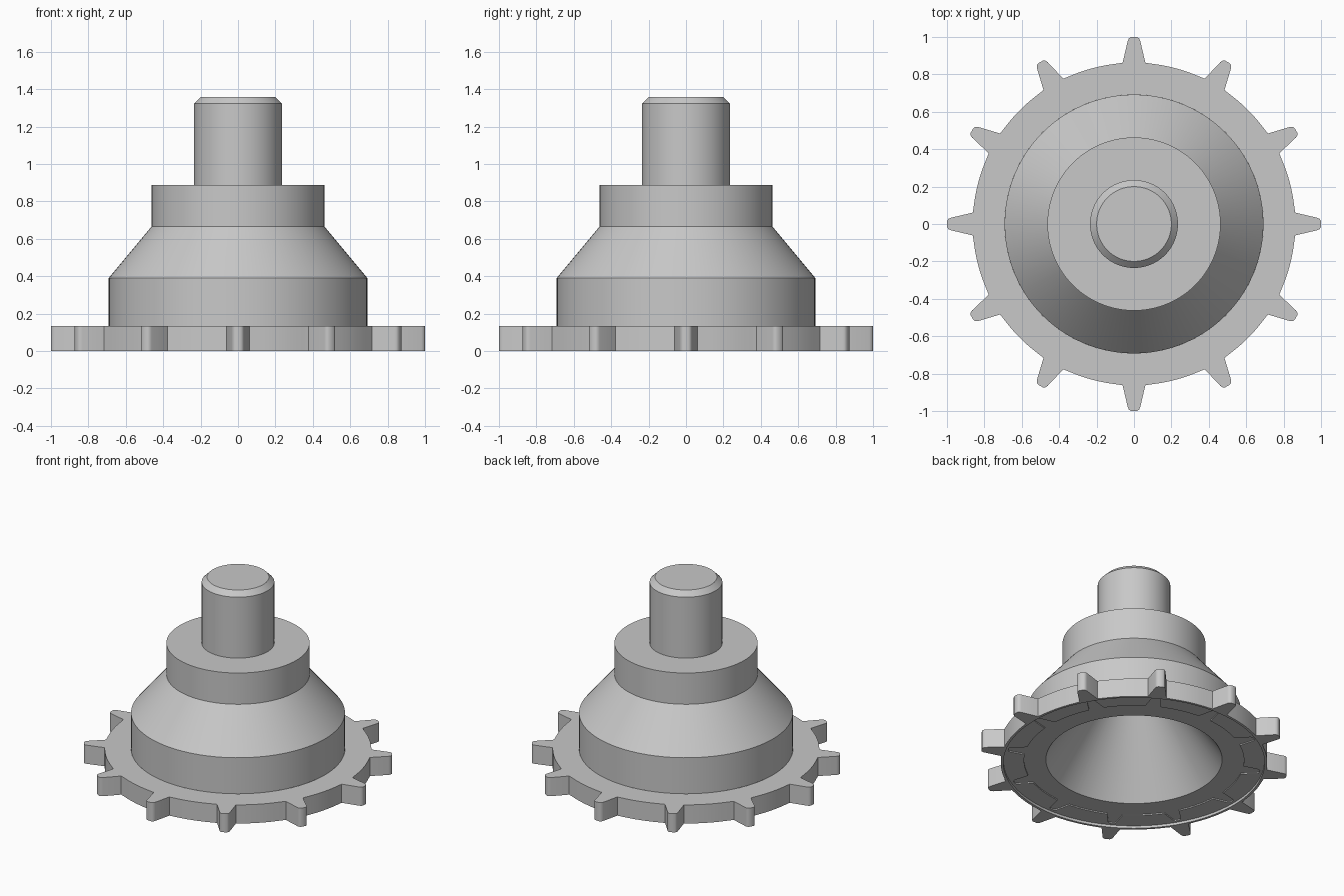
import bpy, bmesh, math

if "Cube" in bpy.data.objects:
    bpy.data.objects.remove(bpy.data.objects["Cube"], do_unlink=True)

GREY = (0.58, 0.58, 0.58, 1)
mat = bpy.data.materials.new("plain grey")
mat.use_nodes = True
mat.diffuse_color = GREY
mat.node_tree.nodes["Principled BSDF"].inputs["Base Color"].default_value = GREY

TEETH = 12
ROOT = 0.862


def circle(radius, count=96):
    return [(radius * math.cos(math.tau * i / count),
             radius * math.sin(math.tau * i / count)) for i in range(count)]


def sprocket_outline(scale=1.0):
    # one tapered tooth with rounded corners, then the root arc to the next tooth
    half_tooth = [(ROOT, 0.061), (0.98, 0.033), (0.993, 0.027), (1.0, 0.016)]
    tooth = [(x, -y) for x, y in half_tooth] + half_tooth[::-1]
    start = math.atan2(half_tooth[0][1], ROOT)
    pitch = math.tau / TEETH
    arc = []
    for i in range(1, 8):
        a = start + (pitch - 2 * start) * i / 8
        arc.append((ROOT * math.cos(a), ROOT * math.sin(a)))
    points = []
    for t in range(TEETH):
        c, s = math.cos(t * pitch), math.sin(t * pitch)
        points += [(scale * (x * c - y * s), scale * (x * s + y * c))
                   for x, y in tooth + arc]
    return points


def rounded(outline, radius):
    # circle sharing the outline's angles, so that the two can be bridged
    return [(radius * x / math.hypot(x, y), radius * y / math.hypot(x, y))
            for x, y in outline]


def loft(name, sections):
    # bridge the sections in order and close the last one
    bm = bmesh.new()
    rings = [[bm.verts.new((x, y, z)) for x, y in pts] for pts, z in sections]
    for a, b in zip(rings, rings[1:]):
        n = len(a)
        for i in range(n):
            j = (i + 1) % n
            bm.faces.new((a[i], a[j], b[j], b[i]))
    bm.faces.new(rings[-1])
    mesh = bpy.data.meshes.new(name)
    bm.to_mesh(mesh)
    bm.free()
    mesh.materials.append(mat)
    obj = bpy.data.objects.new(name, mesh)
    bpy.context.collection.objects.link(obj)
    bpy.ops.object.select_all(action="DESELECT")
    obj.select_set(True)
    bpy.context.view_layer.objects.active = obj
    bpy.ops.object.shade_smooth_by_angle(angle=math.radians(36))
    return obj


# Toothed ring, with stepped recesses underneath and a tapered hollow
outer = sprocket_outline()
inner = sprocket_outline(0.825)
ring = loft("toothed_ring", [
    (rounded(outer, 0.692), 0.133), (outer, 0.133), (outer, 0.0),
    (rounded(outer, 0.845), 0.0), (rounded(outer, 0.845), 0.018),
    (inner, 0.018), (inner, 0.026),
    (rounded(outer, 0.57), 0.026), (rounded(outer, 0.22), 0.52)])
ring.data.flip_normals()

# Flared hub
loft("hub", [(circle(r), z) for r, z in
             [(0.692, 0.133), (0.692, 0.39), (0.463, 0.665), (0.463, 0.888)]])

# Shaft with chamfered end
loft("shaft", [(circle(r), z) for r, z in
               [(0.235, 0.88), (0.235, 1.323), (0.2, 1.358)]])
